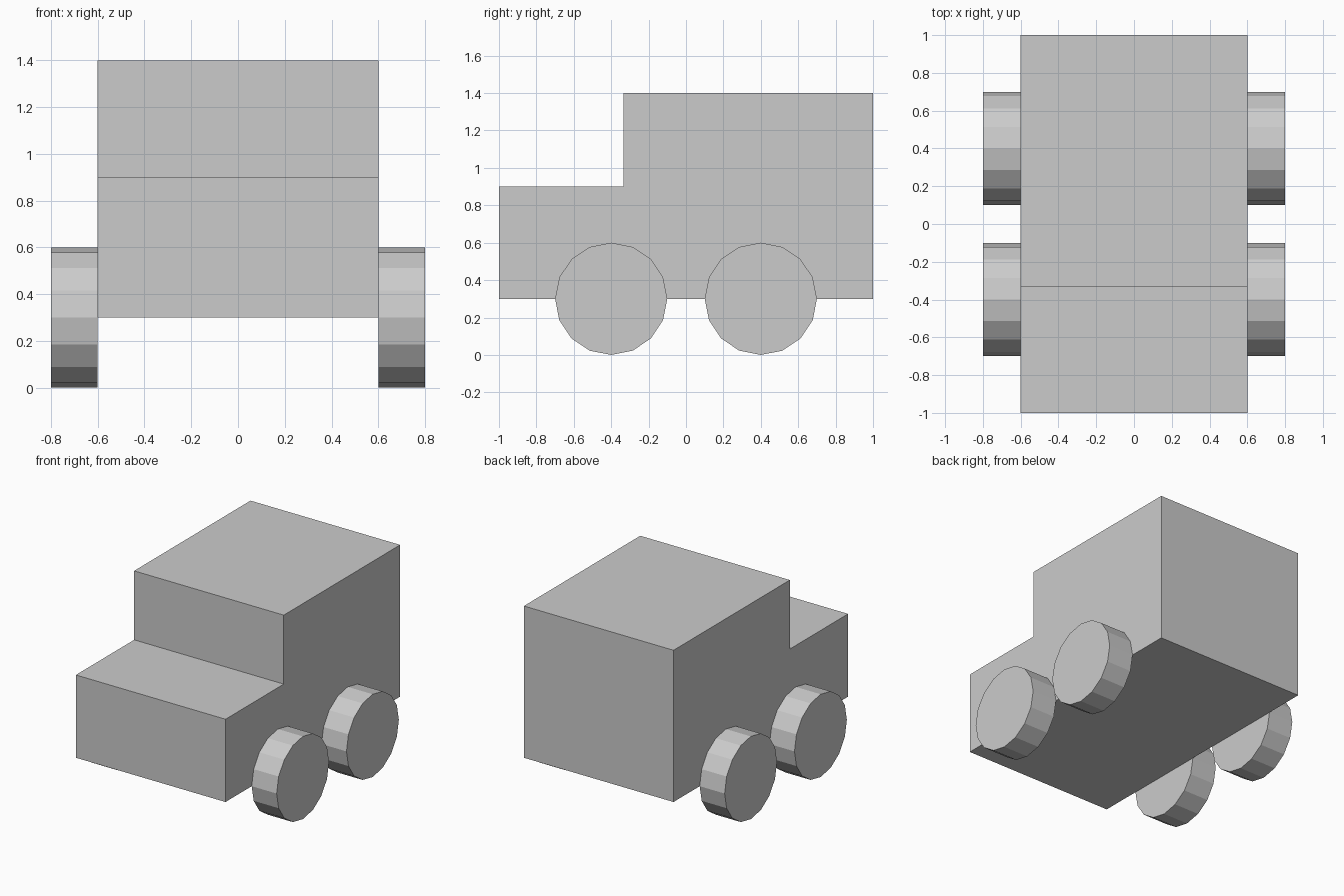
import bpy, bmesh
from math import pi

if "Cube" in bpy.data.objects:
    bpy.data.objects.remove(bpy.data.objects["Cube"])

# Body: stepped side profile (y, z) extruded across the width
HALF_WIDTH = 0.6
profile = [(-1, 0.3), (1, 0.3), (1, 1.4), (-0.333, 1.4), (-0.333, 0.9), (-1, 0.9)]
bm = bmesh.new()
side = bm.faces.new([bm.verts.new((-HALF_WIDTH, y, z)) for y, z in profile])
extruded = bmesh.ops.extrude_face_region(bm, geom=[side], use_keep_orig=True)
new_verts = [g for g in extruded["geom"] if isinstance(g, bmesh.types.BMVert)]
bmesh.ops.translate(bm, verts=new_verts, vec=(2 * HALF_WIDTH, 0, 0))
bmesh.ops.recalc_face_normals(bm, faces=bm.faces)
mesh = bpy.data.meshes.new("body")
bm.to_mesh(mesh)
bm.free()
bpy.context.collection.objects.link(bpy.data.objects.new("body", mesh))

# Wheels: 16-sided discs against the body sides
for end, y in (("front", -0.4), ("rear", 0.4)):
    for hand, x in (("left", -0.7), ("right", 0.7)):
        bpy.ops.mesh.primitive_cylinder_add(
            vertices=16, radius=0.3, depth=0.2,
            location=(x, y, 0.3), rotation=(0, pi / 2, 0))
        bpy.context.object.name = f"{end}_{hand}_wheel"
